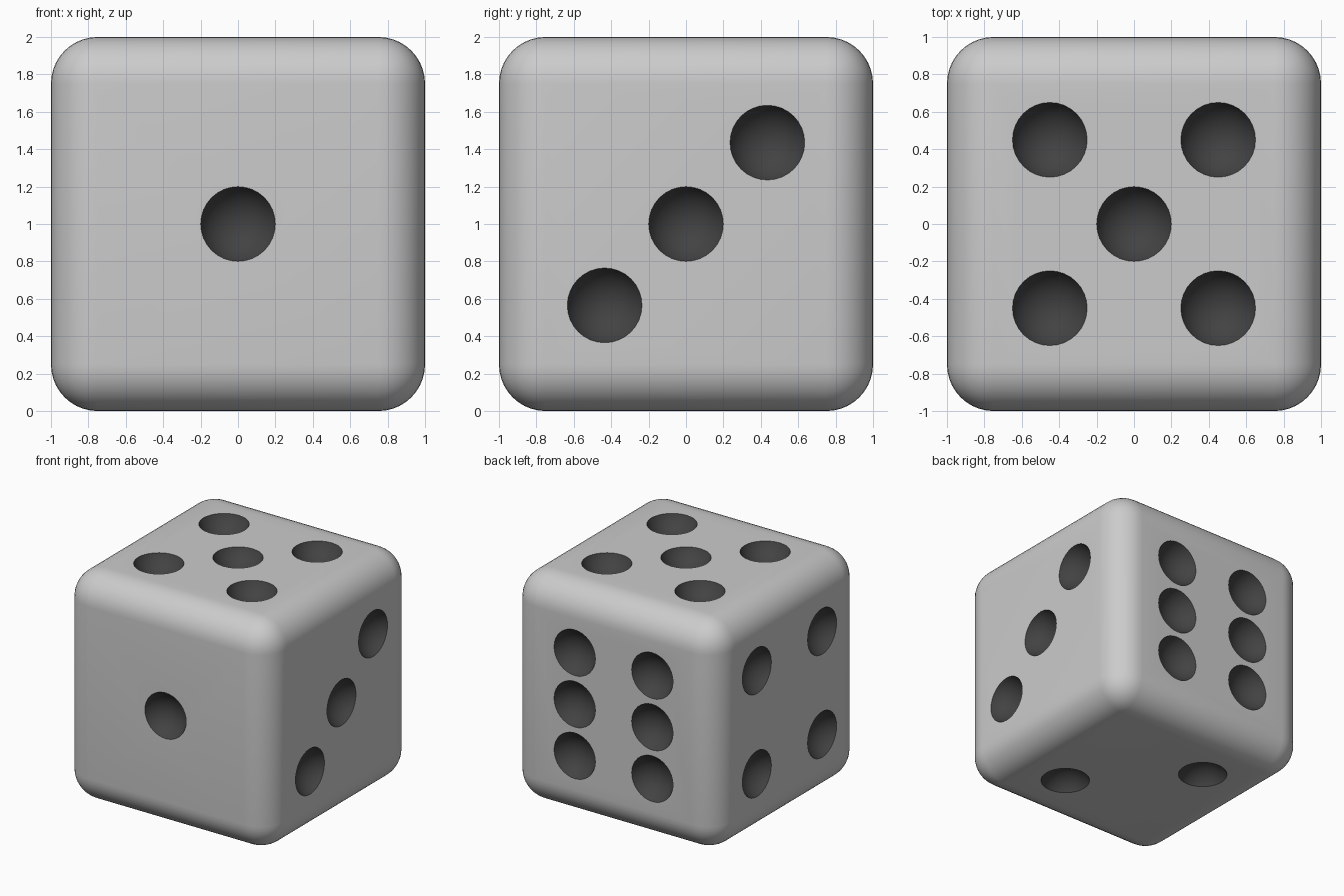
import bpy, bmesh, math
from mathutils import Matrix, Vector

if "Cube" in bpy.data.objects:
    bpy.data.objects.remove(bpy.data.objects["Cube"])

PIP_R, PIP_DEPTH = 0.2, 0.13
BALL_R = (PIP_R ** 2 + PIP_DEPTH ** 2) / (2 * PIP_DEPTH)   # ball whose cap makes the pip
pip_mat = bpy.data.materials.new("dark_pip")
pip_mat.diffuse_color = (0.055, 0.055, 0.055, 1)
pip_mat.use_nodes = True
pip_mat.node_tree.nodes["Principled BSDF"].inputs["Base Color"].default_value = pip_mat.diffuse_color

# rounded cube body
bpy.ops.mesh.primitive_cube_add(size=2, location=(0, 0, 1))
die = bpy.context.object
die.name = "die_body"
bevel = die.modifiers.new("round_edges", 'BEVEL')
bevel.width = 0.25
bevel.segments = 10
bevel.limit_method = 'NONE'

# pip centres, one list per side
a = 0.45
pips = [(0, -1, 0)]                                               # front: 1
pips += [(0.4 * s, -0.4 * s, -1) for s in (-1, 1)]                # bottom: 2
pips += [(1, 0.435 * s, 0.435 * s) for s in (-1, 0, 1)]           # right: 3
pips += [(-1, a * s, a * t) for s in (-1, 1) for t in (-1, 1)]    # left: 4
pips += [(a * s, a * t, 1) for s in (-1, 1) for t in (-1, 1)] + [(0, 0, 1)]  # top: 5
pips += [(0.375 * s, 1, 0.45 * t) for s in (-1, 1) for t in (-1, 0, 1)]  # back: 6

# one cutter mesh holding all pip balls, poles along the face normals
bm = bmesh.new()
for p in pips:
    p = Vector(p)
    normal = Vector([float(int(c)) for c in p])
    turn = normal.to_track_quat('Z', 'Y').to_matrix().to_4x4()
    centre = p + normal * (BALL_R - PIP_DEPTH) + Vector((0, 0, 1))
    bmesh.ops.create_uvsphere(bm, u_segments=32, v_segments=25, radius=BALL_R,
                              matrix=Matrix.Translation(centre) @ turn)
mesh = bpy.data.meshes.new("pip_cutter")
bm.to_mesh(mesh)
bm.free()
mesh.materials.append(pip_mat)
cutter = bpy.data.objects.new("pip_cutter", mesh)
bpy.context.collection.objects.link(cutter)
cutter.hide_render = True

# carve the pips, passing the dark material to the hollows
die.data.materials.append(None)
cut = die.modifiers.new("carve_pips", 'BOOLEAN')
cut.operation = 'DIFFERENCE'
cut.solver = 'EXACT'
cut.material_mode = 'TRANSFER'
cut.use_self = True      # neighbouring balls may overlap outside the body
cut.object = cutter
for name in ("round_edges", "carve_pips"):
    bpy.ops.object.modifier_apply(modifier=name)
bpy.data.objects.remove(cutter)

# smooth shading with crisp pip rims
bpy.ops.object.shade_smooth_by_angle(angle=math.radians(35))
